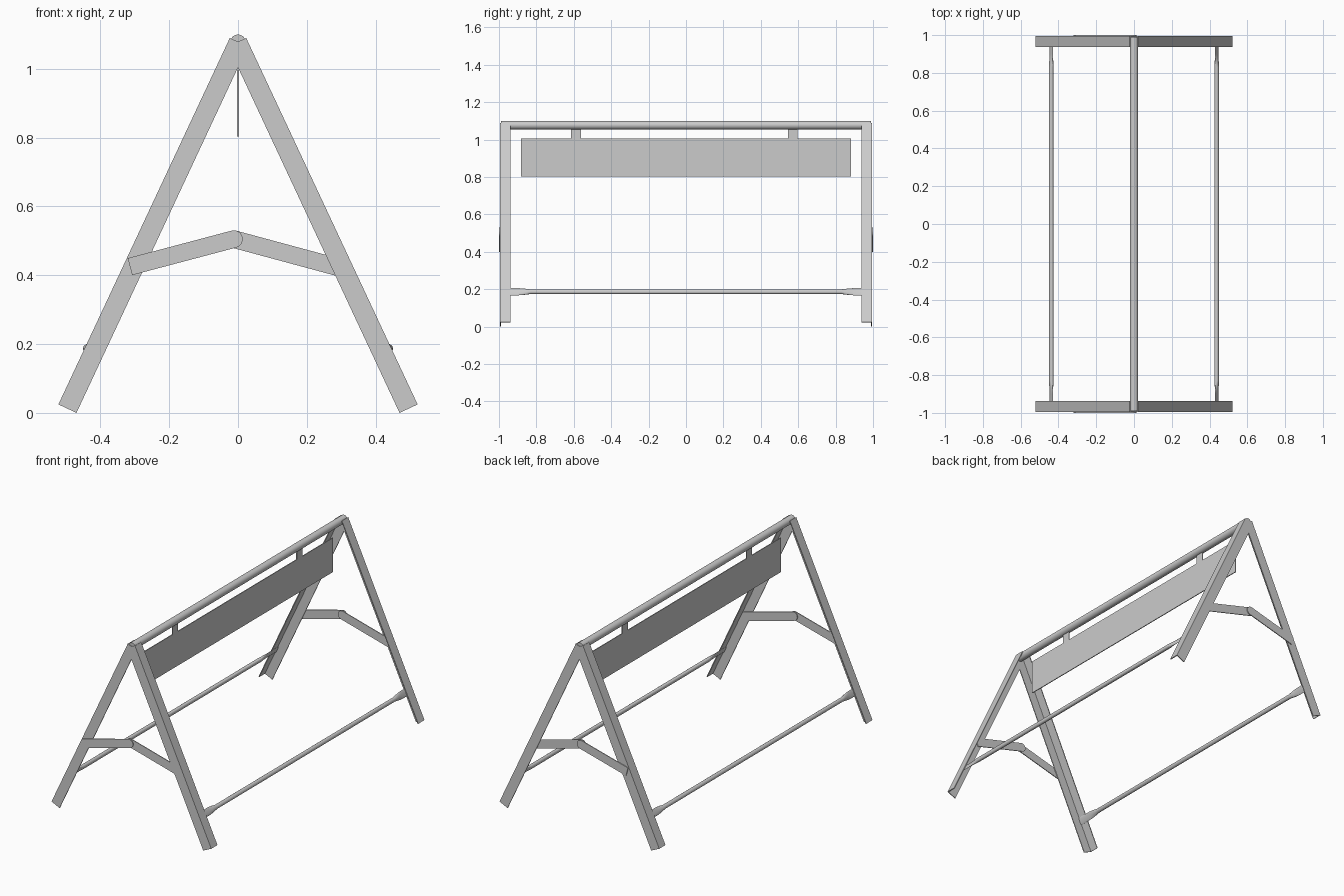
import bpy, bmesh
from math import sin, cos, pi, radians, atan2
from mathutils import Vector

if "Cube" in bpy.data.objects:
    bpy.data.objects.remove(bpy.data.objects["Cube"])

D = Vector((0.4237, 0.9058))       # left leg direction in x-z
N = Vector((-0.9058, 0.4237))      # left leg outward normal
T = 0.005                          # steel thickness


def finish(bm, name, smooth=False):
    bmesh.ops.recalc_face_normals(bm, faces=bm.faces)
    me = bpy.data.meshes.new(name)
    bm.to_mesh(me)
    bm.free()
    ob = bpy.data.objects.new(name, me)
    bpy.context.collection.objects.link(ob)
    if smooth:
        bpy.context.view_layer.objects.active = ob
        ob.select_set(True)
        bpy.ops.object.shade_smooth_by_angle(angle=radians(40))
        ob.select_set(False)
    return ob


def loft(bm, rings):
    vs = [[bm.verts.new(p) for p in r] for r in rings]
    n = len(vs[0])
    for a, b in zip(vs, vs[1:]):
        for i in range(n):
            bm.faces.new((a[i], a[(i + 1) % n], b[(i + 1) % n], b[i]))
    bm.faces.new(vs[0])
    bm.faces.new(vs[-1])


def prism(bm, pts, y0, y1, sx=1, sy=1):
    loft(bm, [[(sx * p[0], sy * y, p[1]) for p in pts] for y in (y0, y1)])


def circle(c, r, n):
    return [(c[0] + r * cos(2 * pi * i / n), c[1] + r * sin(2 * pi * i / n)) for i in range(n)]


# Angle-iron legs: end plate plus outer flange
inner = Vector((-0.4695, 0))
outer = inner + N * 0.058
top = outer + D * 1.176
plate = [inner, outer, top, (0, top.y + top.x * 0.4678), (0, 1.004)]
flange = [outer, top, top - N * T, outer - N * T]
for sy, end in ((-1, "front"), (1, "back")):
    for sx, side in ((1, "left"), (-1, "right")):
        bm = bmesh.new()
        prism(bm, plate, 0.995, 0.995 - T, sx, sy)
        prism(bm, flange, 0.995, 0.937, sx, sy)
        finish(bm, f"{end}_{side}_leg")

# Folding braces: flat bars with a rounded pivot end
pivot = Vector((-0.012, 0.505))
for sy, end in ((-1, "front"), (1, "back")):
    for side, tip, y in (("left", (-0.314, 0.425), 1.0), ("right", (0.314, 0.417), 0.99)):
        tip = Vector(tip)
        d = (pivot - tip).normalized()
        w = Vector((-d.y, d.x)) * 0.0255
        a = atan2(d.y, d.x)
        arc = [pivot + 0.0255 * Vector((cos(a + t), sin(a + t)))
               for t in [pi / 2 - pi * i / 12 for i in range(13)]]
        bm = bmesh.new()
        prism(bm, [tip - w, tip + w] + arc, y, y - T, 1, sy)
        finish(bm, f"{end}_{side}_brace")
    bm = bmesh.new()
    prism(bm, circle(pivot, 0.008, 16), 1.0, 0.985, 1, sy)
    finish(bm, f"{end}_brace_rivet", True)

# Top tube
bm = bmesh.new()
prism(bm, circle((0, 1.0775), 0.0222, 32), -0.99, 0.99)
finish(bm, "top_tube", True)

# Lower spreader tubes with flattened ends tucked inside the flanges
c = Vector((-0.438, 0.187))
half = [(0.99, 0.0215, 0.0025), (0.90, 0.0215, 0.0025), (0.87, 0.019, 0.007), (0.83, 0.0125, 0.0125)]
stations = [(-y, a, b) for y, a, b in half] + half[::-1]
for sx, side in ((1, "left"), (-1, "right")):
    rings = []
    for y, a, b in stations:
        ring = [c + D * a * cos(2 * pi * i / 20) + N * b * sin(2 * pi * i / 20) for i in range(20)]
        rings.append([(sx * p.x, y, p.y) for p in ring])
    bm = bmesh.new()
    loft(bm, rings)
    finish(bm, f"{side}_spreader_tube", True)

# Hanging panel and its two tabs
def box(name, x, y0, y1, z0, z1):
    bm = bmesh.new()
    prism(bm, [(-x, z0), (x, z0), (x, z1), (-x, z1)], y0, y1)
    finish(bm, name)


box("sign_panel", 0.0025, -0.883, 0.883, 0.803, 1.005)
box("front_panel_tab", 0.0025, -0.614, -0.562, 1.005, 1.06)
box("back_panel_tab", 0.0025, 0.545, 0.597, 1.005, 1.06)
